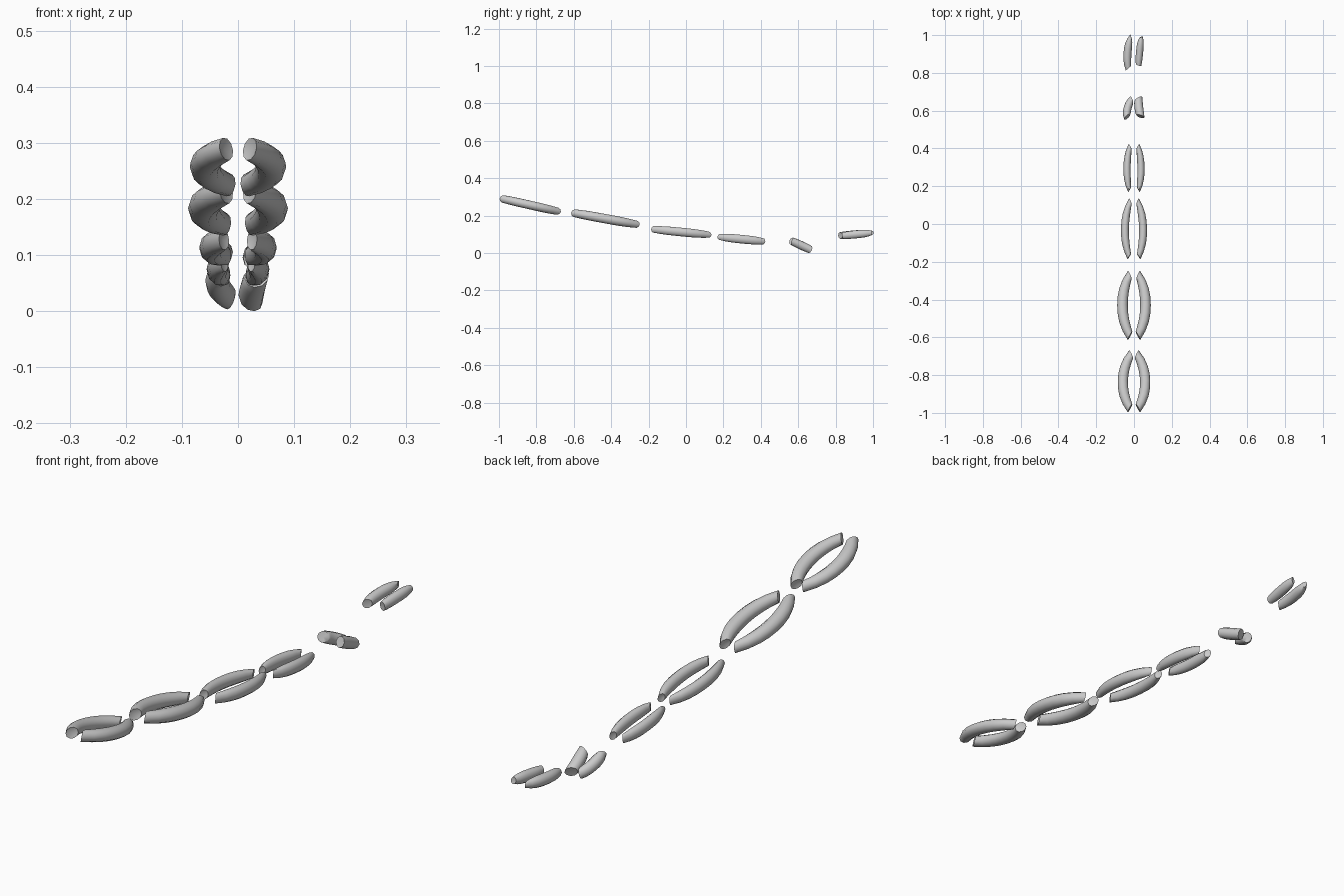
import bpy, bmesh, math
from mathutils import Vector

if "Cube" in bpy.data.objects:
    bpy.data.objects.remove(bpy.data.objects["Cube"])

SIDES, STEPS = 10, 8


def curved_bar(name, y0, y1, z0, z1, x_mid, x0, x1, half_w, half_h, taper0, taper1, slant, side):
    """Bowed bar: runs from y0 to y1, bulging outward to x_mid in the middle."""
    def point(t):
        base = x0 + (x1 - x0) * t
        bulge = (x_mid - (x0 + x1) / 2) * (1 - abs(2 * t - 1) ** 2.2)
        return Vector((side * (base + bulge), y0 + (y1 - y0) * t, z0 + (z1 - z0) * t))

    bm = bmesh.new()
    rings = []
    for i in range(STEPS + 1):
        t = i / STEPS
        tangent = (point(t + 0.01) - point(t - 0.01)).normalized()
        across = tangent.cross(Vector((0, 0, 1))).normalized()
        up = across.cross(tangent)
        # full in the middle, slimmer toward the tips
        k = 1 - abs(2 * t - 1) ** 3 * (1 - (taper0 if t < 0.5 else taper1))
        # tips are cut at a slant, longest on the outer side
        skew = slant * (2 * t - 1) ** 3 * side * half_w
        ring = []
        for j in range(SIDES):
            a = 2 * math.pi * j / SIDES
            ring.append(bm.verts.new(point(t) + across * math.cos(a) * half_w * k
                                     + up * math.sin(a) * half_h * (0.3 + 0.7 * k)
                                     + tangent * skew * math.cos(a)))
        rings.append(ring)
    for a, b in zip(rings, rings[1:]):
        for j in range(SIDES):
            n = (j + 1) % SIDES
            bm.faces.new((a[j], a[n], b[n], b[j]))
    # shallow dished ends
    for ring, t in ((rings[0], 0.02), (rings[-1], 0.98)):
        c = bm.verts.new(point(t))
        for j in range(SIDES):
            bm.faces.new((ring[j], ring[(j + 1) % SIDES], c))
    bmesh.ops.recalc_face_normals(bm, faces=bm.faces)
    mesh = bpy.data.meshes.new(name)
    bm.to_mesh(mesh)
    bm.free()
    obj = bpy.data.objects.new(name, mesh)
    bpy.context.collection.objects.link(obj)
    bpy.context.view_layer.objects.active = obj
    bpy.ops.object.select_all(action='DESELECT')
    obj.select_set(True)
    bpy.ops.object.shade_smooth_by_angle(angle=math.radians(48))


# y0, y1, z0, z1, x_mid, x0, x1, half width, half height, tip tapers, end slant
pairs = [
    (-0.975, -0.69, 0.289, 0.224, 0.059, 0.021, 0.015, 0.027, 0.024, 0.80, 0.75, 0.45),
    (-0.592, -0.268, 0.213, 0.154, 0.061, 0.021, 0.022, 0.028, 0.026, 0.75, 0.65, 0.5),
    (-0.172, 0.122, 0.127, 0.098, 0.048, 0.025, 0.019, 0.021, 0.024, 0.65, 0.55, 0.5),
    (0.180, 0.412, 0.086, 0.063, 0.037, 0.024, 0.021, 0.019, 0.024, 0.50, 0.55, 0.5),
]
for i, spec in enumerate(pairs, 1):
    for label, side in (("left", -1), ("right", 1)):
        curved_bar(f"segment_{i}_{label}", *spec, side)

# short fifth pair, leaning together at its far end
curved_bar("segment_5_left", 0.567, 0.657, 0.064, 0.022, 0.034, 0.036, 0.013, 0.021, 0.023, 0.85, 0.80, 0.5, -1)
curved_bar("segment_5_right", 0.570, 0.662, 0.062, 0.020, 0.026, 0.034, 0.023, 0.023, 0.023, 0.85, 0.90, 0.5, 1)
# slim last pair, rising and pointed
curved_bar("segment_6_left", 0.825, 0.993, 0.094, 0.108, 0.034, 0.030, 0.016, 0.021, 0.022, 0.75, 0.35, 0.4, -1)
curved_bar("segment_6_right", 0.840, 0.990, 0.093, 0.108, 0.030, 0.024, 0.038, 0.019, 0.022, 0.75, 0.45, 0.2, 1)
